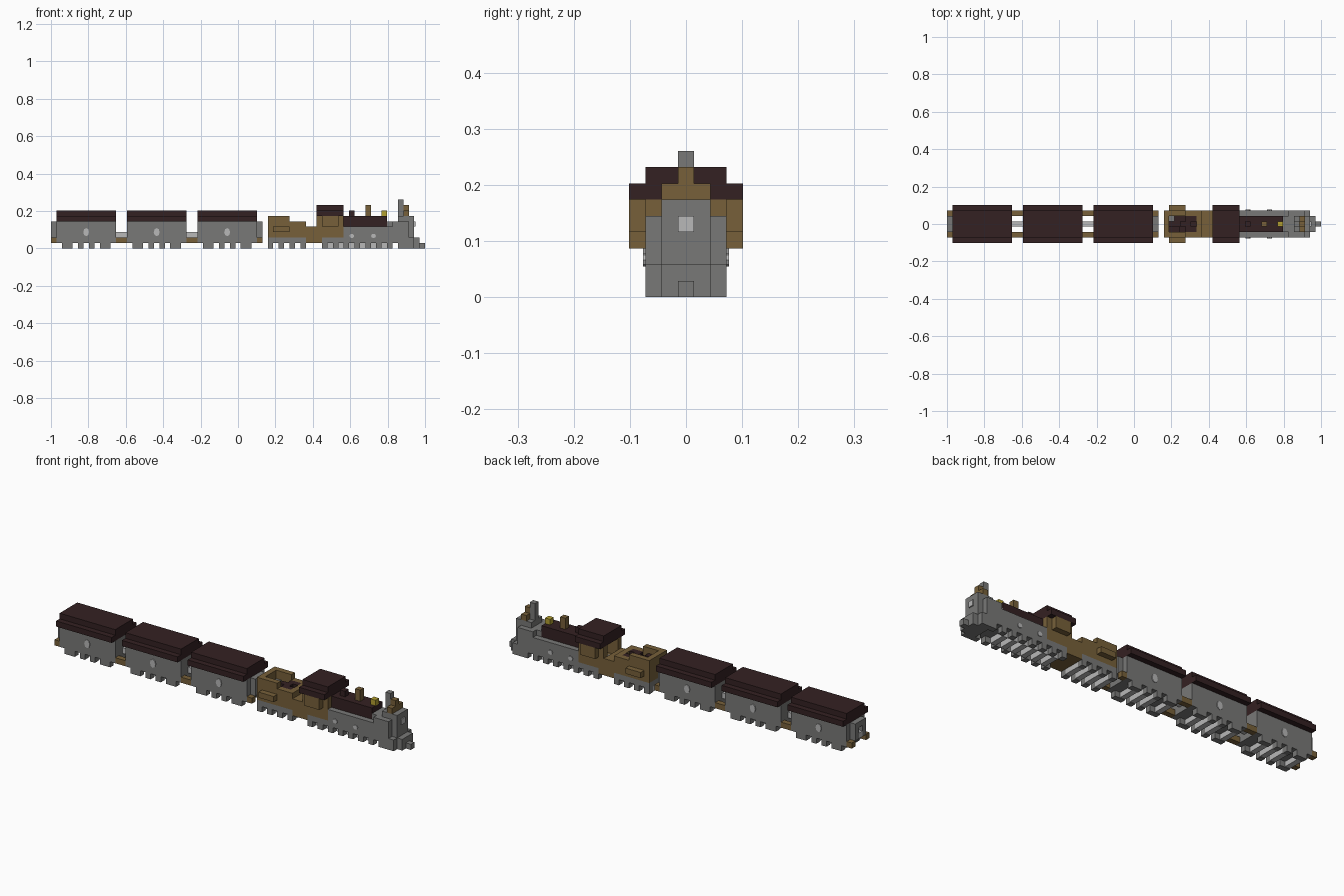
import bpy
import bmesh
from mathutils import Vector

old = bpy.data.objects.get("Cube")
if old:
    bpy.data.objects.remove(old, do_unlink=True)

U = 2 / 69  # one block


def material(name, rgb):
    m = bpy.data.materials.new(name)
    m.use_nodes = True
    m.diffuse_color = (*rgb, 1)
    bsdf = m.node_tree.nodes["Principled BSDF"]
    bsdf.inputs["Base Color"].default_value = (*rgb, 1)
    bsdf.inputs["Roughness"].default_value = 0.9
    return m


GRAY = material("iron gray", (0.19, 0.19, 0.185))
LIGHT = material("light gray", (0.48, 0.48, 0.48))
BROWN = material("wood brown", (0.185, 0.118, 0.042))
DARK = material("dark maroon", (0.034, 0.015, 0.016))
YELLOW = material("brass yellow", (0.45, 0.35, 0.03))


def blocks(name, mat, *boxes):
    """Boxes as (x0, x1, y0, y1, z0, z1) in block units; y0 > 0 is mirrored."""
    bm = bmesh.new()
    for x0, x1, y0, y1, z0, z1 in boxes:
        spans = [(y0, y1)] + ([(-y1, -y0)] if y0 > 0 else [])
        for a, b in spans:
            made = bmesh.ops.create_cube(bm, size=1)["verts"]
            mid = Vector(((x0 + x1) / 2 - 34.5, (a + b) / 2, (z0 + z1) / 2))
            size = Vector((x1 - x0, b - a, z1 - z0))
            for v in made:
                v.co = (v.co * size + mid) * U
    mesh = bpy.data.meshes.new(name)
    bm.to_mesh(mesh)
    bm.free()
    mesh.materials.append(mat)
    ob = bpy.data.objects.new(name, mesh)
    bpy.context.collection.objects.link(ob)
    return ob


def mid(x0, x1, half, z0, z1):
    """Box centred across the train."""
    return (x0, x1, -half, half, z0, z1)


def disc(name, x, z, wide, tall, half):
    """Thin round plates on both sides."""
    for side in (-1, 1):
        bpy.ops.mesh.primitive_cylinder_add(
            vertices=8, radius=U / 2, depth=0.008,
            location=((x - 34.5) * U, side * half * U, z * U), rotation=(1.5708, 0, 0))
        ob = bpy.context.object
        ob.name = name
        ob.scale = (wide, tall, 1)
        ob.data.materials.append(LIGHT)


def wheels(name, spans):
    blocks(name + "_wheels", GRAY, *[(a, b, 1.5, 2.5, 0, 1) for a, b in spans])
    blocks(name + "_axles", LIGHT, *[mid(a, a + 1, 1.5, 0.1, 1) for a, b in spans])


# Three carriages
for n in range(3):
    o = n * 13
    name = "carriage_%d" % (n + 1)
    blocks(name + "_body", GRAY, mid(o + 1, o + 12, 2.5, 1, 5))
    blocks(name + "_roof", DARK, mid(o + 1, o + 12, 3.5, 5, 6),
           mid(o + 1, o + 12, 2.5, 6, 7))
    wheels(name, [(o + 2, o + 4), (o + 5, o + 6), (o + 7, o + 8), (o + 9, o + 11)])
    disc(name + "_badge", o + 6.5, 3, 1.1, 1.5, 2.5)
    for x in (o, o + 12):
        blocks(name + "_buffers", BROWN, (x, x + 1, 1.5, 2.5, 1, 2))
        blocks(name + "_coupling", LIGHT, mid(x, x + 1, 0.5, 2, 3))
for x in (0, 38):
    blocks("end_gate", GRAY, mid(x, x + 1, 1.5, 4, 5), (x, x + 1, 0.5, 1.5, 2, 4))

# Tender with coal
blocks("tender_frame", GRAY, mid(40, 47, 2.5, 1, 2))
wheels("tender", [(40, 41), (42, 43), (44, 45), (46, 47)])
blocks("tender_walls", BROWN, mid(40, 49, 2.5, 2, 3), mid(40, 41, 2.5, 3, 6),
       (41, 44, 1.5, 2.5, 3, 6), (44, 47, 1.5, 2.5, 3, 5), mid(46, 47, 1.5, 3, 5),
       mid(47, 49, 2.5, 3, 4), (41, 44, 2.5, 3.5, 3, 4))
blocks("coal", DARK, mid(41, 46, 1.5, 3, 4), (41, 43, -1.5, -0.5, 4, 5),
       (43, 45, -0.5, 0.5, 4, 5), (44, 46, 0.5, 1.5, 4, 5))
blocks("coal_ash", GRAY, (41, 42, 0.5, 1.5, 4, 4.5), (44, 45, -1.5, -0.5, 4, 4.5))
blocks("footplate", BROWN, mid(47, 50, 2.5, 1, 2))

# Driver cab
blocks("cab", BROWN, mid(49, 54, 2.5, 2, 3), (49, 54, 1.5, 2.5, 3, 6),
       mid(53, 54, 1.5, 3, 6), (50, 53, 2.5, 3.5, 4, 6))
blocks("cab_roof", DARK, mid(49, 54, 3.5, 6, 7), mid(49, 54, 2.5, 7, 8))

# Boiler and its fittings
blocks("chassis", GRAY, mid(50, 67, 1.5, 1, 3), (54, 66, 1.5, 2.5, 2, 4))
blocks("boiler", DARK, mid(54, 62, 1.5, 3, 6))
blocks("rear_dome", DARK, mid(55, 56, 0.5, 6, 7))
blocks("steam_dome", BROWN, mid(58, 59, 0.5, 6, 8))
blocks("bell", YELLOW, mid(61, 62, 0.5, 6, 7))
blocks("smokebox", GRAY, mid(62, 66, 2.5, 3, 4), mid(62, 66, 1.5, 4, 5),
       (63, 66, 1.5, 2.5, 4, 5), mid(64, 67, 1.5, 3, 6))
blocks("chimney", GRAY, mid(64, 65, 0.5, 6, 9))
blocks("lamp_bracket", BROWN, mid(65, 66, 0.5, 6, 8), (65, 66, 0.5, 1.5, 6, 7))
blocks("headlamp", LIGHT, mid(67, 67.2, 0.5, 4, 5))

# Driving wheels, rods and front guard
blocks("loco_wheels", GRAY, *[(x, x + 1, 1.5, 2.5, 0, 2) for x in range(50, 67, 2)])
blocks("side_rods", GRAY, (50, 66, 1.5, 2.5, 1, 2))
blocks("loco_axles", LIGHT, *[mid(x, x + 1, 1.5, 0, 1) for x in range(51, 62, 2)])
for x in (55.5, 59.5):
    disc("wheel_hub", x, 2.3, 0.9, 0.8, 2.5)
blocks("front_guard", GRAY, mid(65, 67, 2.5, 0, 1), mid(66, 68, 1.5, 0, 2),
       mid(68, 69, 0.5, 0, 1))
